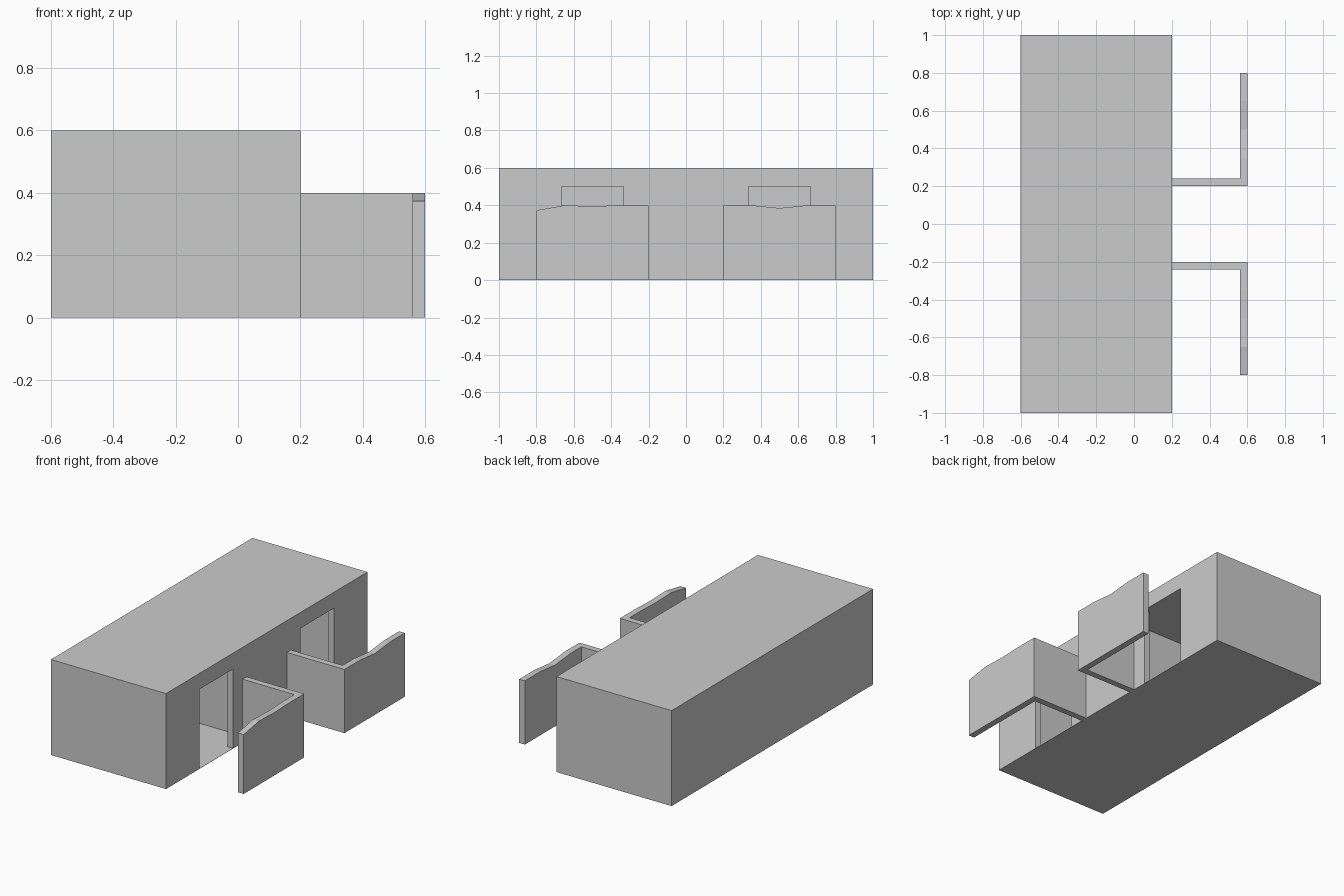
import bpy, bmesh
from mathutils import Vector

if "Cube" in bpy.data.objects:
    bpy.data.objects.remove(bpy.data.objects["Cube"])


def prism(name, points, offset):
    """Extrude a closed planar profile by an offset vector."""
    bm = bmesh.new()
    face = bm.faces.new([bm.verts.new(p) for p in points])
    ext = bmesh.ops.extrude_face_region(bm, geom=[face], use_keep_orig=True)
    verts = [v for v in ext["geom"] if isinstance(v, bmesh.types.BMVert)]
    bmesh.ops.translate(bm, verts=verts, vec=Vector(offset))
    bmesh.ops.recalc_face_normals(bm, faces=bm.faces)
    mesh = bpy.data.meshes.new(name)
    bm.to_mesh(mesh)
    bm.free()
    obj = bpy.data.objects.new(name, mesh)
    bpy.context.collection.objects.link(obj)
    return obj


def box(name, x0, x1, y0, y1, z0, z1):
    return prism(name, [(x0, y0, z0), (x1, y0, z0), (x1, y1, z0), (x0, y1, z0)],
                 (0, 0, z1 - z0))


# Main building block
building = box("building", -0.6, 0.2, -1, 1, 0, 0.6)

# Two hollow rooms, each reached through a narrower doorway (T-shaped plan)
DOOR, ROOM, FLOOR = 1 / 6, 1 / 3, 0.001
for side in (-1, 1):
    c = side * 0.5
    plan = [(0.25, -DOOR), (0.25, DOOR), (0.16, DOOR), (0.16, ROOM),
            (-0.5, ROOM), (-0.5, -ROOM), (0.16, -ROOM), (0.16, -DOOR)]
    cutter = prism("room_cutter", [(x, c + y, FLOOR) for x, y in plan],
                   (0, 0, 0.5 - FLOOR))
    cutter.hide_render = True
    mod = building.modifiers.new("room", "BOOLEAN")
    mod.operation, mod.solver, mod.object = "DIFFERENCE", "EXACT", cutter
    bpy.context.view_layer.objects.active = building
    bpy.ops.object.modifier_apply(modifier=mod.name)
    bpy.data.objects.remove(cutter)

# L-shaped screen walls with an uneven top edge on the outer leg
tops = {-1: (0.4, 0.4, 0.395, 0.4, 0.373), 1: (0.4, 0.4, 0.385, 0.4, 0.4)}
for side, heights in tops.items():
    label = "left" if side < 0 else "right"
    box(label + "_screen_side", 0.2, 0.56, side * 0.2, side * 0.24, 0, 0.4)
    edge = [(0.56, side * (0.2 + 0.15 * i), h) for i, h in enumerate(heights)]
    base = [(0.56, side * 0.8, 0), (0.56, side * 0.2, 0)]
    prism(label + "_screen_front", edge + base, (0.04, 0, 0))
